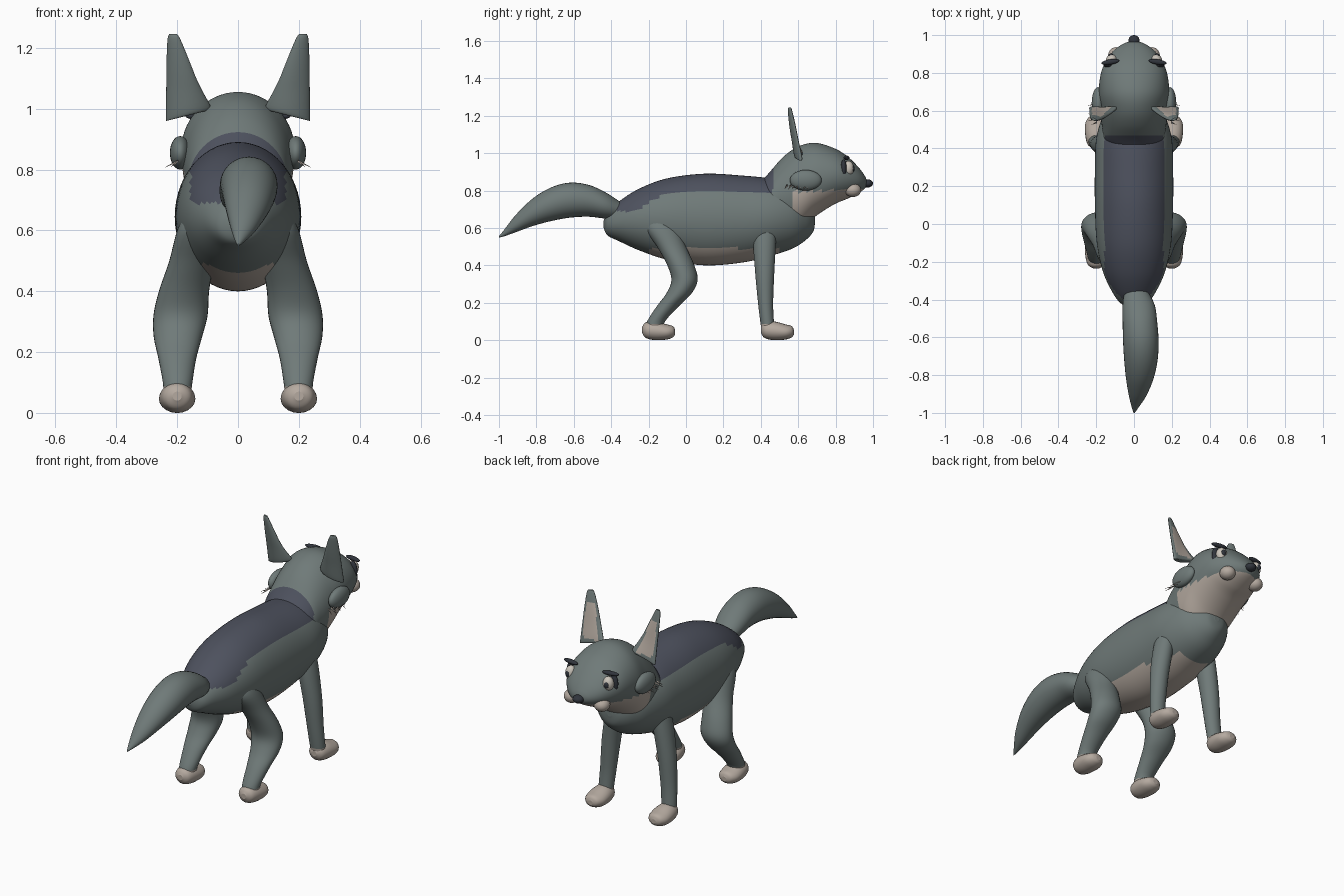
import bpy, bmesh, math
from mathutils import Vector

cube = bpy.data.objects.get("Cube")
if cube:
    bpy.data.objects.remove(cube, do_unlink=True)


def material(name, red, green, blue):
    mat = bpy.data.materials.new(name)
    mat.use_nodes = True
    colour = (red, green, blue, 1)
    mat.diffuse_color = colour
    shader = mat.node_tree.nodes["Principled BSDF"]
    shader.inputs["Base Color"].default_value = colour
    shader.inputs["Roughness"].default_value = .8
    return mat


fur = material("grey fur", .16, .195, .19)
cream = material("cream fur", .46, .40, .35)
saddle = material("dark saddle fur", .075, .083, .112)
black = material("nose black", .03, .035, .045)
white = material("eye white", .6, .56, .5)
FUR, CREAM, SADDLE = range(3)


def finish(name, bm, materials, rule=None):
    """Turn a bmesh into a smooth object and colour its faces by the rule."""
    bmesh.ops.recalc_face_normals(bm, faces=bm.faces)
    for face in bm.faces:
        face.smooth = len(face.verts) < 5
        if rule:
            face.material_index = rule(face.calc_center_median(), face.normal)
    mesh = bpy.data.meshes.new(name)
    bm.to_mesh(mesh)
    bm.free()
    for mat in materials:
        mesh.materials.append(mat)
    obj = bpy.data.objects.new(name, mesh)
    bpy.context.collection.objects.link(obj)
    return obj


def smooth_rows(rows, steps):
    """Catmull-Rom interpolation through the rows of a section table."""
    result = []
    for i in range(len(rows) - 1):
        a, b = rows[max(i - 1, 0)], rows[i]
        c, d = rows[i + 1], rows[min(i + 2, len(rows) - 1)]
        for s in range(steps):
            t = s / steps
            result.append([
                q + .5 * t * (r - p + t * (2 * p - 5 * q + 4 * r - s4 + t * (3 * (q - r) + s4 - p)))
                for p, q, r, s4 in zip(a, b, c, d)])
    result.append(list(rows[-1]))
    return result


def loft(name, rows, axis="Y", side=1, sides=32, steps=5, rule=None, place=None):
    """Elliptical sections (position, x min, x max, other min, other max)."""
    bm = bmesh.new()
    rings = []
    for at, x0, x1, w0, w1 in smooth_rows(rows, steps):
        ring = []
        for k in range(sides):
            angle = math.tau * k / sides
            x = (x0 + x1) / 2 + (x1 - x0) / 2 * math.cos(angle)
            w = (w0 + w1) / 2 + (w1 - w0) / 2 * math.sin(angle)
            point = Vector((x, at, w) if axis == "Y" else (x, w, at))
            if place:
                point = place(point)
            ring.append(bm.verts.new((point.x * side, point.y, point.z)))
        rings.append(ring)
    for low, high in zip(rings, rings[1:]):
        for k in range(sides):
            n = (k + 1) % sides
            bm.faces.new((low[k], low[n], high[n], high[k]))
    bm.faces.new(rings[0])
    bm.faces.new(rings[-1])
    return finish(name, bm, (fur, cream, saddle), rule)


def centred(rows):
    """Expand (y, half width, z min, z max) to full section rows."""
    return [(y, -half, half, low, high) for y, half, low, high in rows]


def ball(name, centre, radii, mat, tilt=0):
    bm = bmesh.new()
    bmesh.ops.create_uvsphere(bm, u_segments=24, v_segments=14, radius=1)
    obj = finish(name, bm, (mat,))
    obj.location, obj.scale = centre, radii
    obj.rotation_euler.z = tilt
    return obj


# Colour rules for the torso, head, legs and ears
def is_saddle(c):
    return abs(c.x) < .155 and c.z > .69 and -.4 < c.y < .47


def torso_rule(c, n):
    if is_saddle(c):
        return SADDLE
    return CREAM if c.z < .49 and -.2 < c.y < .5 else FUR


def head_rule(c, n):
    if is_saddle(c):
        return SADDLE
    return CREAM if c.y > .57 and c.z < .8 + .04 * (c.y - .75) else FUR


def leg_rule(c, n):
    return CREAM if c.z < .09 else FUR


def all_cream(c, n):
    return CREAM


def ear_rule(c, n):
    inner = n.y > .2 and 1.0 < c.z < 1.19
    middle = .165 + (c.z - .97) * .17
    return CREAM if inner and abs(abs(c.x) - middle) < .05 - (c.z - 1) * .15 else FUR


# Torso
loft("torso", centred([
    (-.44, .015, .6, .64), (-.42, .07, .56, .68), (-.36, .115, .53, .74),
    (-.25, .165, .48, .81), (-.1, .197, .43, .865), (.1, .207, .4, .89),
    (.3, .207, .415, .88), (.45, .2, .45, .865), (.57, .165, .49, .84),
    (.64, .115, .535, .78), (.68, .06, .58, .71), (.69, .015, .63, .66)]),
    sides=56, steps=8, rule=torso_rule)

# Neck and head
loft("head", centred([
    (.38, .1, .65, .83), (.44, .155, .6, .89), (.52, .17, .57, .98),
    (.6, .18, .58, 1.035), (.69, .187, .66, 1.055), (.79, .177, .725, 1.027),
    (.86, .15, .755, .985), (.92, .105, .785, .927), (.955, .055, .81, .88),
    (.968, .012, .835, .85)]),
    sides=56, steps=8, rule=head_rule)

# Tail, swept a little to one side
loft("tail", [
    (-.3, -.03, .04, .67, .71), (-.36, -.05, .075, .65, .745),
    (-.43, -.06, .11, .65, .79), (-.52, -.06, .123, .66, .83),
    (-.62, -.058, .13, .655, .842), (-.72, -.052, .125, .637, .817),
    (-.82, -.042, .103, .61, .757), (-.91, -.027, .065, .577, .67),
    (-.97, -.012, .025, .556, .593), (-1, -.002, .004, .548, .556)])

for side, label in ((1, "left"), (-1, "right")):
    # Legs, bent at the hock behind and straight in front
    loft("hind_leg_" + label, [
        (.66, .08, .17, -.2, -.08), (.6, .07, .2, -.22, -.04),
        (.5, .08, .226, -.155, 0), (.4, .095, .26, -.1, .045),
        (.32, .1, .278, -.078, .062), (.25, .118, .277, -.105, .03),
        (.18, .137, .262, -.157, -.04), (.1, .15, .247, -.208, -.112),
        (.05, .155, .245, -.22, -.12)],
        axis="Z", side=side, rule=leg_rule)
    loft("front_leg_" + label, [
        (.64, .1, .17, .37, .48), (.52, .1, .2, .36, .48),
        (.36, .125, .225, .37, .472), (.2, .145, .235, .385, .466),
        (.1, .155, .24, .397, .47), (.05, .16, .24, .405, .475)],
        axis="Z", side=side, rule=leg_rule)

    # Paws
    for paw, heel in (("hind_paw_", -.235), ("front_paw_", .4)):
        loft(paw + label, [
            (heel, .185, .215, .04, .07), (heel + .02, .155, .245, .012, .095),
            (heel + .07, .142, .258, 0, .1), (heel + .13, .142, .258, .003, .085),
            (heel + .165, .16, .24, .015, .075), (heel + .177, .185, .215, .03, .055)],
            side=side, sides=20, rule=all_cream)

    # Upright ears, thin and leaning back, with the lower rim rising inward
    def lean(p):
        rise = max(0, (1.1 - p.z) / .14) * .25 * (.235 - p.x)
        bow = 3 * (p.x - .165) ** 2
        return Vector((p.x, p.y + bow, p.z + rise))

    loft("ear_" + label, [
        (.96, .1, .236, .585, .615), (.975, .09, .237, .577, .62),
        (1.06, .122, .236, .565, .6), (1.15, .157, .235, .55, .58),
        (1.225, .188, .232, .54, .56), (1.245, .2, .226, .542, .553)],
        axis="Z", side=side, sides=28, rule=ear_rule, place=lean)

    # Cheek tufts with a fringe of fine hairs
    ball("cheek_" + label, (side * .19, .64, .855), (.034, .085, .055), fur)
    bm = bmesh.new()
    for k in range(7):
        base = Vector((side * .195, .54 + .02 * k, .825))
        tip = base + Vector((side * (.03 + .02 * (k % 2)), -.015, -.02))
        ring = [bm.verts.new(base + Vector(offset)) for offset in
                ((0, -.006, 0), (0, .006, 0), (0, 0, .008))]
        point = bm.verts.new(tip)
        bm.faces.new(ring)
        for j in range(3):
            bm.faces.new((ring[j], ring[(j + 1) % 3], point))
    finish("cheek_hairs_" + label, bm, (cream,))

    # Muzzle pads
    ball("muzzle_pad_" + label, (side * .095, .892, .802), (.042, .044, .037), cream)

    # Eyes with dark lids and brows
    ball("eye_white_" + label, (side * .118, .868, .918), (.03, .03, .04), white)
    ball("pupil_" + label, (side * .122, .892, .918), (.014, .01, .018), black)
    ball("eyelid_" + label, (side * .135, .843, .915), (.026, .016, .052), black)
    ball("brow_" + label, (side * .125, .858, .975), (.048, .014, .012), black,
         tilt=-side * .15)

# Nose
ball("nose", (0, .97, .838), (.03, .03, .022), black)
